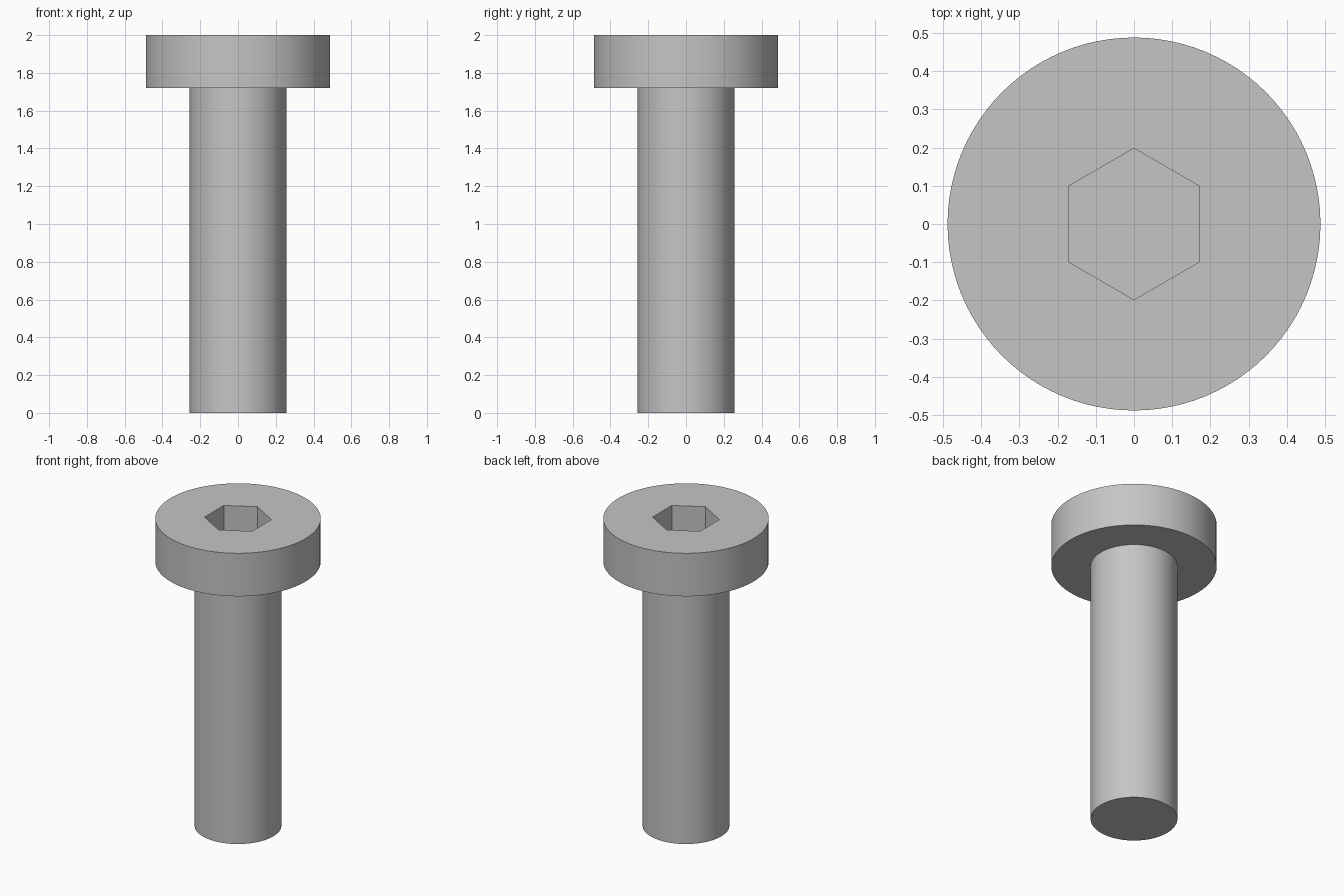
import bpy
import bmesh
import math

SEGMENTS = 96
SHAFT_R, HEAD_R, SOCKET_R = 0.256, 0.488, 0.198
HEAD_Z, TOP_Z, SOCKET_DEPTH = 1.72, 2.0, 0.2

cube = bpy.data.objects.get("Cube")
if cube:
    bpy.data.objects.remove(cube, do_unlink=True)

# Plain grey metal
steel = bpy.data.materials.new("grey steel")
steel.use_nodes = True
colour = (0.56, 0.56, 0.56, 1)
steel.diffuse_color = colour
steel.node_tree.nodes["Principled BSDF"].inputs["Base Color"].default_value = colour


def lathe(name, profile):
    """Revolve a radius/height profile around z into a closed solid."""
    bm = bmesh.new()
    verts = [bm.verts.new((r, 0, z)) for r, z in profile]
    edges = [bm.edges.new(pair) for pair in zip(verts, verts[1:])]
    bmesh.ops.spin(bm, geom=verts + edges, cent=(0, 0, 0), axis=(0, 0, 1),
                   angle=math.tau, steps=SEGMENTS)
    bmesh.ops.remove_doubles(bm, verts=bm.verts, dist=1e-4)
    # Flat caps on the open ends
    bmesh.ops.holes_fill(bm, edges=[e for e in bm.edges if e.is_boundary], sides=0)
    bmesh.ops.recalc_face_normals(bm, faces=bm.faces)
    mesh = bpy.data.meshes.new(name)
    bm.to_mesh(mesh)
    bm.free()
    mesh.materials.append(steel)
    obj = bpy.data.objects.new(name, mesh)
    bpy.context.collection.objects.link(obj)
    return obj


# Shaft and wide flat head as one solid
bolt = lathe("socket_head_bolt", [(SHAFT_R, 0), (SHAFT_R, HEAD_Z),
                                  (HEAD_R, HEAD_Z), (HEAD_R, TOP_Z)])

# Hexagonal drive socket sunk into the head
bpy.ops.mesh.primitive_cylinder_add(vertices=6, radius=SOCKET_R,
                                    depth=2 * SOCKET_DEPTH, location=(0, 0, TOP_Z))
cutter = bpy.context.object
cutter.name = "socket_cutter"
cutter.hide_render = True
cutter.data.materials.append(steel)

cut = bolt.modifiers.new("hex socket", 'BOOLEAN')
cut.operation = 'DIFFERENCE'
cut.solver = 'EXACT'
cut.object = cutter

bpy.ops.object.select_all(action='DESELECT')
bolt.select_set(True)
bpy.context.view_layer.objects.active = bolt
bpy.ops.object.modifier_apply(modifier=cut.name)
bpy.data.objects.remove(cutter, do_unlink=True)
bpy.ops.object.shade_smooth_by_angle(angle=math.radians(30))
